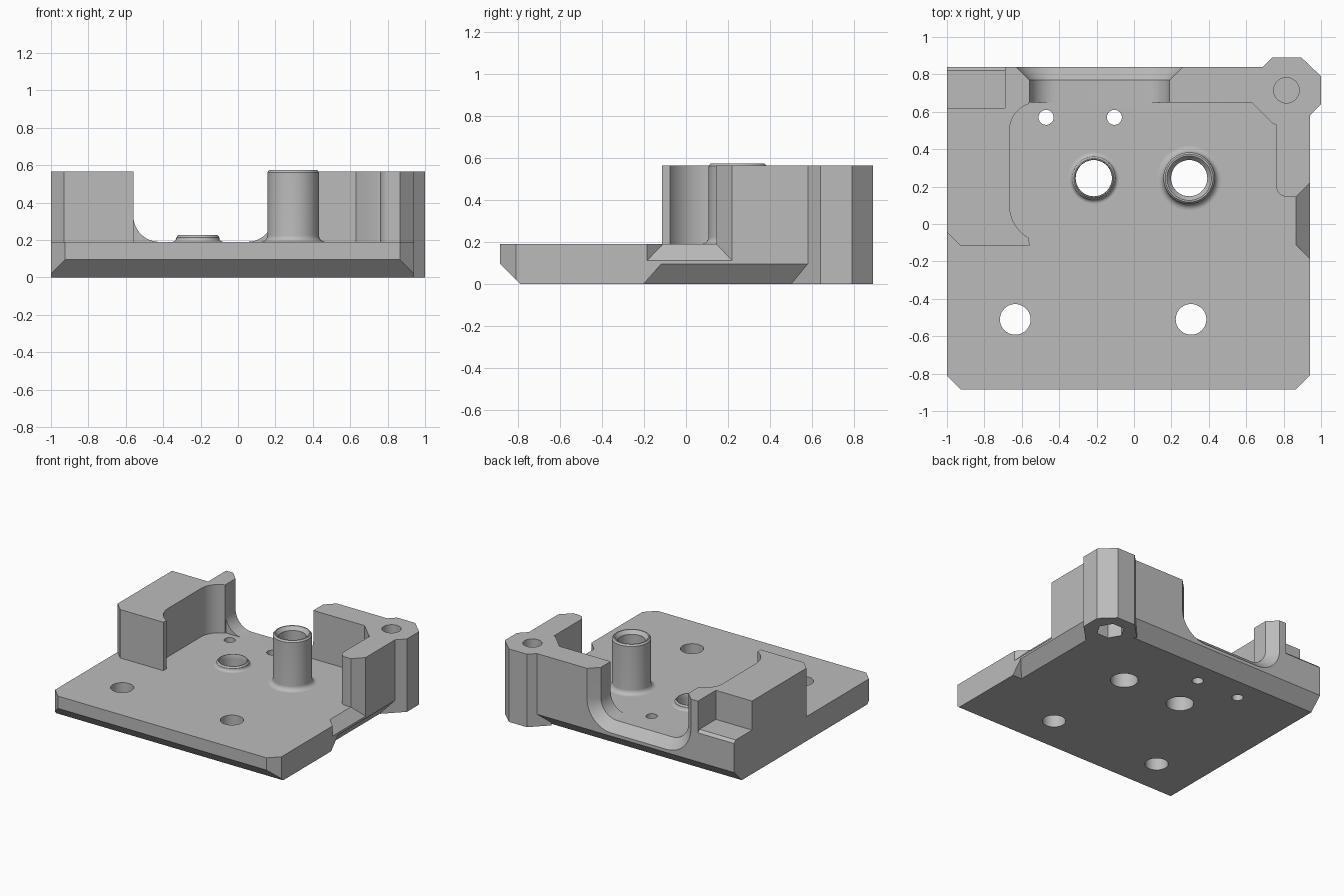
import bpy, bmesh, math

if "Cube" in bpy.data.objects:
    bpy.data.objects.remove(bpy.data.objects["Cube"], do_unlink=True)

grey = bpy.data.materials.new("plain grey")
grey.use_nodes = True
COLOUR = (0.5, 0.5, 0.5, 1)
grey.diffuse_color = COLOUR
grey.node_tree.nodes["Principled BSDF"].inputs["Base Color"].default_value = COLOUR


def finish(name, bm):
    bmesh.ops.recalc_face_normals(bm, faces=bm.faces)
    mesh = bpy.data.meshes.new(name)
    bm.to_mesh(mesh)
    bm.free()
    mesh.materials.append(grey)
    obj = bpy.data.objects.new(name, mesh)
    bpy.context.collection.objects.link(obj)
    return obj


def arc(cx, cy, r, a0, a1, n=12):
    angles = [math.radians(a0 + (a1 - a0) * i / n) for i in range(n + 1)]
    return [(cx + r * math.cos(a), cy + r * math.sin(a)) for a in angles]


def loft(name, rings, closed=False):
    """Skin between equal rings; cap the ends, or join last to first."""
    bm = bmesh.new()
    vs = [[bm.verts.new(p) for p in ring] for ring in rings]
    n = len(vs[0])
    pairs = list(zip(vs, vs[1:]))
    if closed:
        pairs.append((vs[-1], vs[0]))
    for a, b in pairs:
        for i in range(n):
            j = (i + 1) % n
            bm.faces.new((a[i], a[j], b[j], b[i]))
    if not closed:
        bm.faces.new(vs[0])
        bm.faces.new(vs[-1])
    return finish(name, bm)


def prism(name, outline, z0, z1):
    return loft(name, [[(x, y, z) for x, y in outline] for z in (z0, z1)])


def box(name, x0, x1, y0, y1, z0, z1):
    return prism(name, [(x0, y0), (x1, y0), (x1, y1), (x0, y1)], z0, z1)


def cylinder(name, x, y, r, z0, z1, sides=40):
    return prism(name, arc(x, y, r, 0, 360 - 360 / sides, sides - 1), z0, z1)


def hull(name, points):
    bm = bmesh.new()
    for p in points:
        bm.verts.new(p)
    bmesh.ops.convex_hull(bm, input=bm.verts)
    return finish(name, bm)


def combine(target, tool, operation="DIFFERENCE"):
    mod = target.modifiers.new("combine", "BOOLEAN")
    mod.operation = operation
    mod.solver = "EXACT"
    mod.object = tool
    bpy.context.view_layer.update()
    bpy.context.view_layer.objects.active = target
    bpy.ops.object.modifier_apply(modifier=mod.name)
    bpy.data.objects.remove(tool, do_unlink=True)


def smooth(obj):
    bpy.ops.object.select_all(action="DESELECT")
    obj.select_set(True)
    bpy.context.view_layer.objects.active = obj
    bpy.ops.object.shade_smooth_by_angle(angle=math.radians(30))


# Base plate with clipped front corners
TOP, WALL = 0.19, 0.565
body = prism("mounting_body", [
    (-1, -0.81), (-0.925, -0.885), (0.865, -0.885), (0.94, -0.81),
    (0.94, 0.84), (-1, 0.84)], 0, TOP)

# Lower bevels along the front and back edges
for edge, s in ((-0.885, -1), (0.84, 1)):
    combine(body, hull("edge_bevel", [
        (x, edge + s * dy, z) for x in (-1.2, 1.2)
        for dy, z in ((-0.145, -0.05), (0.05, 0.145), (0.05, -0.05))]))

# Lower bevel along the left side
combine(body, hull("side_bevel", [
    (0.845, -0.22, -0.02), (0.845, 0.7, -0.02), (0.96, -0.095, 0.12),
    (0.96, 0.7, 0.12), (0.96, -0.22, -0.02), (0.96, 0.7, -0.02)]))

# Right block with a rounded hollow on its inner side
block = prism("right_block",
              [(-1, 0.84), (-1, -0.045), (-0.93, -0.115), (-0.56, -0.115)]
              + arc(-0.465, 0.1, 0.2, 241.6, 180)
              + arc(-0.515, 0.5, 0.15, 180, 107.5) + [(-0.56, 0.84)], 0.12, WALL)
combine(body, block, "UNION")

# Back wall running into the left wall
wall = prism("back_wall",
             [(-0.58, 0.65), (0.63, 0.65), (0.745, 0.535), (0.76, 0.53)]
             + arc(0.82, 0.205, 0.06, 180, 270, 8)
             + [(0.94, 0.145), (0.94, 0.58), (1, 0.64), (1, 0.79), (0.895, 0.89),
                (0.74, 0.89), (0.69, 0.84), (-0.58, 0.84)], 0.12, WALL)
combine(body, wall, "UNION")

# Corner column reaching the ground
column = prism("corner_column", [
    (0.865, 0.505), (0.94, 0.58), (1, 0.64), (1, 0.79), (0.895, 0.89),
    (0.74, 0.89), (0.69, 0.84), (0.615, 0.765)], 0, 0.3)
combine(body, column, "UNION")


# Round-bottomed opening in the back wall, flaring outwards
def opening(y, grow):
    r = 0.14 + grow
    pts = ([(-0.56 - grow, 1)] + arc(-0.42, 0.33, r, 180, 270)
           + arc(0.05, 0.33, r, 270, 360) + [(0.19 + grow, 1)])
    return [(x, y, z) for x, z in pts]


combine(body, loft("back_opening",
                   [opening(0.6, 0), opening(0.77, 0), opening(0.87, 0.1)]))

# Step in the back corner of the right block, with a small bevelled lip
combine(body, box("corner_step", -1.2, -0.69, 0.62, 1, 0.34, 1))
combine(body, hull("step_lip", [
    (x, y, z) for x in (-1.2, -0.69)
    for y, z in ((0.81, 0.35), (0.86, 0.30), (0.86, 0.35))]))

# Sloped notch in the left edge
notch = [(0.865, -0.11, TOP), (0.865, 0.145, TOP),
         (0.965, 0.245, 0.085), (0.965, -0.21, 0.085)]
combine(body, loft("side_notch", [notch, [(x, y, 0.8) for x, y, z in notch]]))

# Holes through the plate
for x, y, r in ((-0.635, -0.51, 0.082), (0.305, -0.51, 0.082),
                (-0.47, 0.57, 0.04), (-0.105, 0.57, 0.04),
                (-0.215, 0.245, 0.097), (0.295, 0.245, 0.097)):
    combine(body, cylinder("hole", x, y, r, -0.1, 0.4))

# Screw hole and nut pocket in the corner column
combine(body, cylinder("screw_hole", 0.815, 0.715, 0.068, 0.2, 0.8))
combine(body, cylinder("nut_pocket", 0.815, 0.715, 0.1, -0.1, 0.14, 6))
smooth(body)


# Hollow bosses with a soft fillet at the foot
def boss(name, cx, cy, r, top, fillet, lead):
    bore = 0.097
    foot = arc(r + fillet, TOP + fillet, fillet, 270, 180, 8)
    profile = ([(bore, TOP)] + foot + [(r, top - 0.012), (r - 0.01, top)]
               + [(bore + lead, top), (bore, top - lead - 0.005)])
    rings = []
    for i in range(48):
        a = 2 * math.pi * i / 48
        rings.append([(cx + p * math.cos(a), cy + p * math.sin(a), z) for p, z in profile])
    smooth(loft(name, rings, closed=True))


boss("short_boss", -0.215, 0.245, 0.115, 0.226, 0.022, 0.003)
boss("tall_boss", 0.295, 0.245, 0.138, 0.574, 0.035, 0.022)
